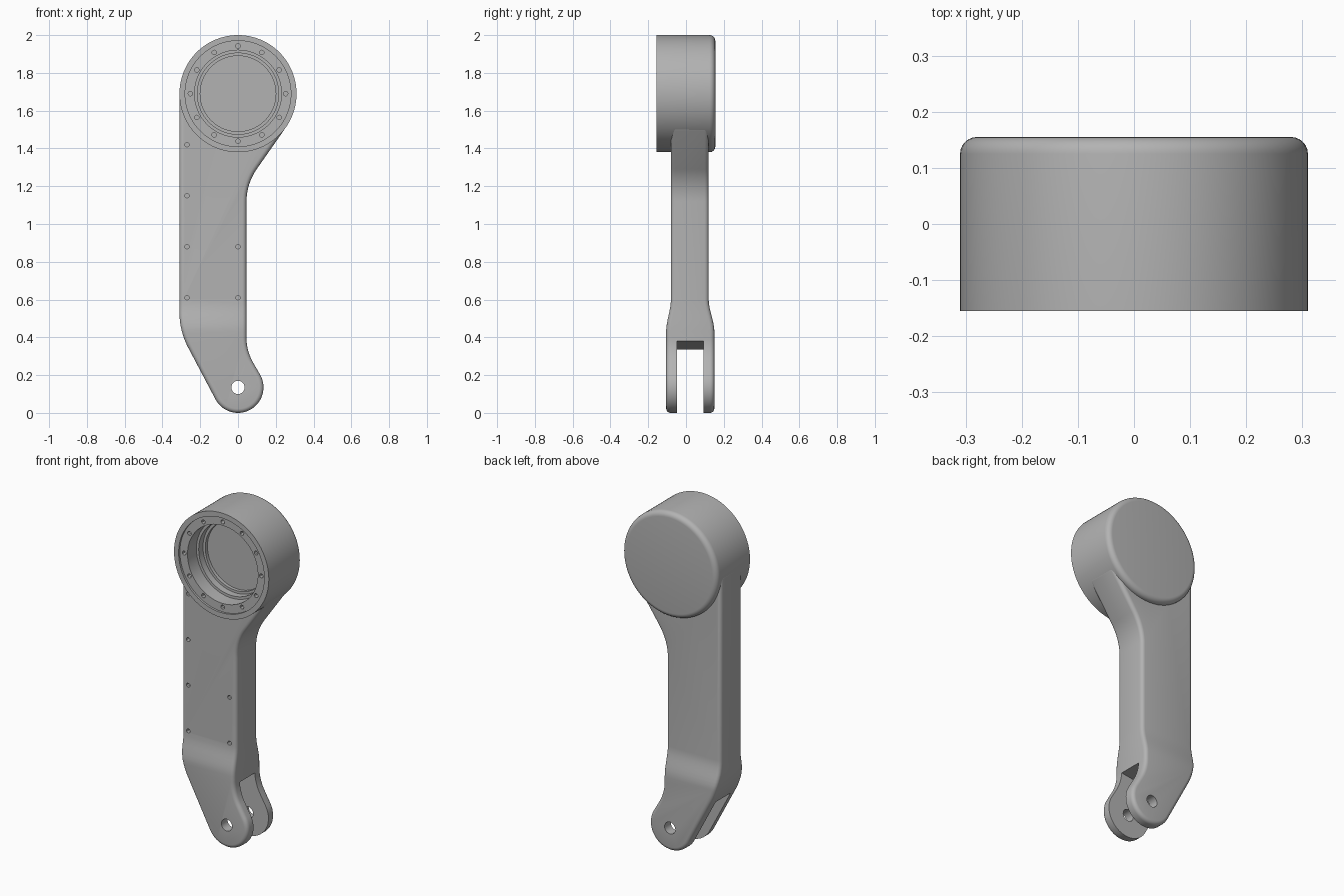
import bpy, bmesh, math
from mathutils import Vector, Matrix

if "Cube" in bpy.data.objects:
    bpy.data.objects.remove(bpy.data.objects["Cube"])

HEAD_Z, HEAD_R = 1.69, 0.31
PIN_Z, PIN_R = 0.135, 0.135

grey = bpy.data.materials.new("grey_metal")
grey.diffuse_color = (0.45, 0.45, 0.45, 1)
grey.use_nodes = True
grey.node_tree.nodes["Principled BSDF"].inputs["Base Color"].default_value = grey.diffuse_color


def make(name, bm):
    bmesh.ops.recalc_face_normals(bm, faces=bm.faces)
    me = bpy.data.meshes.new(name)
    bm.to_mesh(me)
    bm.free()
    ob = bpy.data.objects.new(name, me)
    bpy.context.collection.objects.link(ob)
    me.materials.append(grey)
    return ob


def activate(ob):
    bpy.ops.object.select_all(action='DESELECT')
    ob.select_set(True)
    bpy.context.view_layer.objects.active = ob


def apply(ob, kind, **settings):
    activate(ob)
    mod = ob.modifiers.new(kind, kind)
    for key, value in settings.items():
        setattr(mod, key, value)
    bpy.ops.object.modifier_apply(modifier=mod.name)


def prism(bm, pts, y0, y1):
    """Extrude an x-z outline from y0 to y1."""
    face = bm.faces.new([bm.verts.new((x, y0, z)) for x, z in pts])
    new = bmesh.ops.extrude_face_region(bm, geom=[face])["geom"]
    bmesh.ops.translate(bm, vec=(0, y1 - y0, 0),
                        verts=[v for v in new if isinstance(v, bmesh.types.BMVert)])


def arc(cx, cz, r, a0, a1, n):
    return [(cx + r * math.cos(math.radians(a0 + (a1 - a0) * i / n)),
             cz + r * math.sin(math.radians(a0 + (a1 - a0) * i / n))) for i in range(n + 1)]


def circle(cx, cz, r, n):
    return arc(cx, cz, r, 0, 360, n)[:-1]


def fillet(a, b, c, r, n=10):
    """Round the corner b between a and c with radius r."""
    a, b, c = Vector(a), Vector(b), Vector(c)
    u, v = (a - b).normalized(), (c - b).normalized()
    half = u.angle(v) / 2
    centre = b + (u + v).normalized() * r / math.sin(half)
    p, q = b + u * r / math.tan(half) - centre, b + v * r / math.tan(half) - centre
    return [tuple(centre + p.lerp(q, i / n).normalized() * r) for i in range(n + 1)]


def cut(ob, shapes):
    """Subtract a list of (outline, y0, y1) prisms."""
    bm = bmesh.new()
    for pts, y0, y1 in shapes:
        prism(bm, pts, y0, y1)
    cutter = make("cutter", bm)
    cutter.hide_render = True
    apply(ob, 'BOOLEAN', operation='DIFFERENCE', solver='EXACT', object=cutter)
    bpy.data.objects.remove(cutter)


# Arm outline: straight shank, kinked foot with round end, flare into the head
foot = arc(0, PIN_Z, PIN_R, 208, 390, 32)
top_l, knee_l = (-0.31, HEAD_Z), (-0.31, 0.433)
knee_r, neck, flare = (0.045, 0.327), (0.045, 1.213), (0.254, 1.512)
outline = [top_l, *fillet(top_l, knee_l, foot[0], 0.4), *foot,
           *fillet(foot[-1], knee_r, neck, 0.26), *fillet(knee_r, neck, flare, 0.3),
           flare, (0.2, HEAD_Z)]
bm = bmesh.new()
prism(bm, outline, -1, 1)

# Arm thickness swells smoothly towards the foot
Z_LOW, Z_HIGH, STEPS = 0.43, 0.60, 8
for i in range(STEPS + 1):
    z = Z_LOW + (Z_HIGH - Z_LOW) * i / STEPS
    bmesh.ops.bisect_plane(bm, geom=bm.verts[:] + bm.edges[:] + bm.faces[:],
                           plane_co=(0, 0, z), plane_no=(0, 0, 1), dist=1e-5)
for v in bm.verts:
    t = min(max((v.co.z - Z_LOW) / (Z_HIGH - Z_LOW), 0), 1)
    t = t * t * (3 - 2 * t)
    v.co.y = -0.105 + 0.025 * t if v.co.y < 0 else 0.150 - 0.030 * t
arm = make("arm", bm)
apply(arm, 'BEVEL', width=0.022, segments=4, limit_method='ANGLE',
      angle_limit=math.radians(50), use_clamp_overlap=False)

# Fork slot, pin hole, space for the head and blind screw holes
cut(arm, [([(-0.5, -0.1), (0.4, -0.1), (0.4, 0.40), (0.045, 0.38), (-0.26, 0.335), (-0.5, 0.30)],
           -0.048, 0.092)])
cut(arm, [(circle(0, PIN_Z, 0.035, 24), -0.3, 0.3)])
cut(arm, [(circle(0, HEAD_Z, 0.295, 64), -0.3, 0.3)])
screws = [(-0.27, z) for z in (0.61, 0.88, 1.15, 1.42)] + [(0, 0.61), (0, 0.88)]
cut(arm, [(circle(x, z, 0.012, 12), -0.2, -0.04) for x, z in screws])

# Head: turned cup with stepped bore and rounded back rim
rim = arc(HEAD_R - 0.03, 0.125, 0.03, 0, 90, 6)
profile = [(0, 0.0), (0.20, 0.0), (0.20, -0.02), (0.215, -0.02), (0.215, -0.06),
           (0.23, -0.06), (0.23, -0.143), (0.28, -0.143), (0.28, -0.155),
           (HEAD_R, -0.155), *rim, (0, 0.155)]
bm = bmesh.new()
verts = [bm.verts.new((r, y, 0)) for r, y in profile]
edges = [bm.edges.new(pair) for pair in zip(verts, verts[1:])]
bmesh.ops.spin(bm, geom=verts + edges, cent=(0, 0, 0), axis=(0, 1, 0),
               angle=math.tau, steps=96, use_merge=False)
bmesh.ops.remove_doubles(bm, verts=bm.verts, dist=1e-4)
bmesh.ops.transform(bm, matrix=Matrix.Translation((0, 0, HEAD_Z)), verts=bm.verts)
head = make("head_cup", bm)

# Ring of twelve bolt holes
cut(head, [(circle(x, z, 0.012, 12), -0.2, -0.10)
           for x, z in circle(0, HEAD_Z, 0.252, 12)])

for ob in (arm, head):
    activate(ob)
    bpy.ops.object.shade_smooth_by_angle(angle=math.radians(30))
